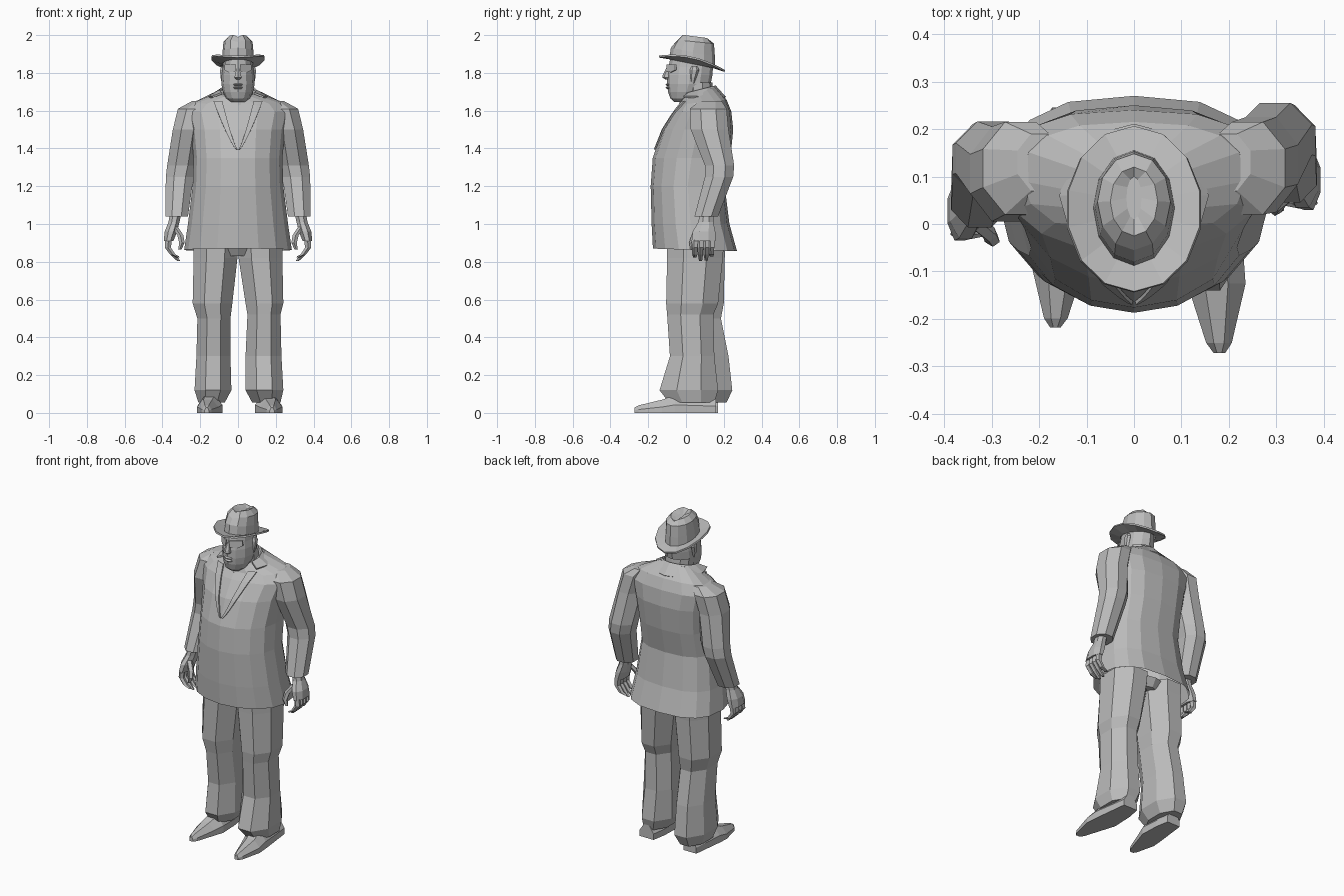
import bpy, bmesh, math
from mathutils import Vector
from mathutils.bvhtree import BVHTree

if "Cube" in bpy.data.objects:
    bpy.data.objects.remove(bpy.data.objects["Cube"])

grey = bpy.data.materials.new("plain grey")
grey.diffuse_color = (0.5, 0.5, 0.5, 1)
grey.use_nodes = True
grey.node_tree.nodes["Principled BSDF"].inputs["Base Color"].default_value = grey.diffuse_color


def finish(name, bm):
    bmesh.ops.recalc_face_normals(bm, faces=bm.faces)
    me = bpy.data.meshes.new(name)
    bm.to_mesh(me)
    ob = bpy.data.objects.new(name, me)
    bpy.context.collection.objects.link(ob)
    me.materials.append(grey)
    return ob


def thicken(ob, t):
    mod = ob.modifiers.new("thickness", 'SOLIDIFY')
    mod.thickness, mod.offset = t, 0


def oval(n, z, x0, x1, y0, y1, tilt=0, half=False, back=1.0):
    """Oval ring filling a box; tilt leans it along y, back < 1 squares the rear."""
    off = math.pi / n if half else 0
    k = 1 / math.cos(off)
    cx, cy = (x0 + x1) / 2, (y0 + y1) / 2
    pts = []
    for i in range(n):
        a = -math.pi / 2 + off + 2 * math.pi * i / n
        c, s = math.cos(a) * k, math.sin(a) * k
        if s > 0:
            c = math.copysign(abs(c) ** back, c)
            s = s ** back
        y = cy + s * (y1 - y0) / 2
        pts.append((cx + c * (x1 - x0) / 2, y, z + tilt * (y - cy)))
    return pts


def skin(bm, rings, first=True, last=True):
    """Bridge equal rings of points and optionally close either end."""
    vs = [[bm.verts.new(p) for p in r] for r in rings]
    n = len(vs[0])
    for a, b in zip(vs, vs[1:]):
        for i in range(n):
            j = (i + 1) % n
            bm.faces.new((a[i], a[j], b[j], b[i]))
    if first:
        bm.faces.new(vs[0])
    if last:
        bm.faces.new(vs[-1])


def loft(name, n, rings, first=True, last=True, **kw):
    bm = bmesh.new()
    skin(bm, [oval(n, *r, **kw) for r in rings], first, last)
    return finish(name, bm)


def sym(rings):
    """Expand (z, half width, y0, y1, tilt) to full ring boxes."""
    return [(r[0], -r[1], r[1]) + tuple(r[2:]) for r in rings]


# Jacket body
jacket = loft("jacket", 16, sym([
    (0.863, .285, -.175, .27, -.03), (1.0, .265, -.182, .23), (1.2, .24, -.187, .205),
    (1.35, .235, -.176, .235), (1.5, .25, -.125, .25), (1.595, .275, -.065, .24),
    (1.645, .235, -.035, .215, .1), (1.695, .105, -.025, .155, .35)]), back=.75)

# Lapels laid over the chest
bm = bmesh.new()
bm.from_mesh(jacket.data)
tree = BVHTree.FromBMesh(bm)
bm.free()


def on_chest(x, z):
    hit = tree.ray_cast(Vector((x, -1, z)), Vector((0, 1, 0)))[0]
    return (x, (hit.y if hit else -.02) - .006, z)


for side, s in (("left", 1), ("right", -1)):
    bm = bmesh.new()
    rows = []
    for i in range(11):
        t = i / 10
        z = 1.395 + .255 * t
        xi, xo = .003 + .08 * t ** .8, .010 + .12 * t ** .8
        rows.append([bm.verts.new(on_chest(s * x, z)) for x in (xi, (xi + xo) / 2, xo)])
    for a, b in zip(rows, rows[1:]):
        for k in (0, 1):
            bm.faces.new((a[k], a[k + 1], b[k + 1], b[k]))
    thicken(finish(side + "_lapel", bm), .008)

# Jacket collar lying round the back of the neck
bm = bmesh.new()
rows = []
for i in range(9):
    a = math.radians(-30 + 240 * i / 8)
    c, s = math.cos(a), math.sin(a)
    rows.append([bm.verts.new((r * c, .06 + r * .95 * s, z + k * s))
                 for r, z, k in ((.098, 1.705, .025), (.155, 1.672, -.002))])
for a, b in zip(rows, rows[1:]):
    bm.faces.new((a[0], a[1], b[1], b[0]))
thicken(finish("jacket_collar", bm), .01)

# Trousers
loft("trouser_seat", 10, sym([(.83, .12, -.06, .16), (.88, .20, -.09, .19)]), last=False)
loft("left_trouser_leg", 8, [
    (.89, .0, .235, -.10, .20), (.82, .003, .235, -.10, .195), (.58, .04, .24, -.105, .17),
    (.52, .05, .225, -.10, .145), (.30, .04, .23, -.085, .15), (.12, .04, .24, -.14, .17),
    (.055, .075, .225, -.09, .15)], first=False, half=True)
loft("right_trouser_leg", 8, [
    (.89, -.235, .0, -.09, .21), (.82, -.235, -.003, -.09, .205), (.58, -.24, -.03, -.09, .20),
    (.50, -.215, -.04, -.075, .185), (.30, -.22, -.04, -.05, .225), (.12, -.23, -.035, -.07, .245),
    (.055, -.21, -.07, -.03, .215)], first=False, half=True)


# Shoes, built from toe to heel
def shoe(name, s, tip, heel):
    bm = bmesh.new()
    rings = []
    for t, x0, x1, z in ((0, .168, .192, .028), (.05, .152, .206, .04), (.34, .112, .235, .07),
                         (.5, .09, .23, .095), (.8, .095, .215, .085), (1, .11, .205, .08)):
        y, w = tip + t * (heel - tip), x1 - x0
        rings.append([(s * x, y, h) for x, h in (
            (x0, 0), (x1, 0), (x1, z * .45), (x1 - w * .3, z), (x0 + w * .3, z), (x0, z * .45))])
    skin(bm, rings)
    return finish(name, bm)


shoe("left_shoe", 1, -.272, .158)
shoe("right_shoe", -.92, -.218, .17)

# Sleeves and hands: shared shape, the right arm swings further forward
sleeves = []
for side, s, swing in (("left", 1, 0), ("right", -1, -.065)):
    sleeve = [(1.65, .15, .245, .07, .19, 0), (1.61, .16, .318, .02, .215, 0),
              (1.50, .19, .345, .025, .225, .3), (1.31, .22, .375, .10, .255, .6),
              (1.25, .235, .382, .10, .25, .6), (1.04, .265, .385, .045, .17, .8)]
    bm = bmesh.new()
    skin(bm, [oval(8, z, s * x0, s * x1, y0 + swing * k, y1 + swing * k, half=True)
              for z, x0, x1, y0, y1, k in sleeve])
    sleeves.append(finish(side + "_sleeve", bm))

    bm = bmesh.new()
    skin(bm, [oval(8, z, s * x0, s * x1, y0 + swing, y1 + swing, half=True)
              for z, x0, x1, y0, y1 in ((1.04, .303, .363, .07, .145), (1.01, .31, .368, .065, .145),
                                        (.96, .322, .388, .035, .155), (.91, .342, .393, .03, .155))],
         first=False)

    # Fingers curl inward; the last path is the thumb
    paths = [[(.368, y, .915), (.371, y, .875), (.345, y, .838), (.315, y, tipz)]
             for y, tipz in ((.048, .822), (.078, .805), (.108, .807), (.136, .827))]
    paths.append([(.335, .07, .985), (.305, .045, .94), (.297, .032, .90), (.308, .032, .865)])
    for path in paths:
        skin(bm, [oval(5, z, s * (x - r), s * (x + r), y - r + swing, y + r + swing)
                  for (x, y, z), r in zip(path, (.018, .017, .015, .009))], first=False)
    finish(side + "_hand", bm)

# Join the sleeves to the jacket as one skin, then open the hem
for ob in sleeves:
    mod = jacket.modifiers.new("join", 'BOOLEAN')
    mod.operation, mod.object, mod.solver = 'UNION', ob, 'EXACT'
bpy.context.view_layer.update()
joined = bpy.data.meshes.new_from_object(jacket.evaluated_get(bpy.context.evaluated_depsgraph_get()))
jacket.modifiers.clear()
jacket.data = joined
for ob in sleeves:
    bpy.data.objects.remove(ob)
bm = bmesh.new()
bm.from_mesh(joined)
hem = [f for f in bm.faces if f.normal.z < -.9 and f.calc_center_median().z < .9]
bmesh.ops.delete(bm, geom=hem, context='FACES')
bm.to_mesh(joined)
bm.free()

# Neck, shirt collar and head
loft("neck", 10, sym([(1.66, .083, -.01, .145, .3), (1.75, .084, -.015, .14)]), False, False)
loft("shirt_collar", 10, sym([(1.625, .075, -.035, .135, .3), (1.655, .085, -.04, .145, .3),
                              (1.68, .08, -.03, .14, .3)]), False, False)
loft("head", 12, sym([
    (1.645, .035, -.06, .0), (1.665, .062, -.083, .05), (1.70, .08, -.095, .10),
    (1.74, .088, -.10, .13), (1.79, .086, -.10, .14), (1.83, .08, -.093, .143),
    (1.875, .076, -.08, .14, -.15)]), last=False)

# Nose, lips and ears
loft("nose", 6, sym([(1.765, .012, -.108, -.08), (1.775, .022, -.125, -.08),
                     (1.79, .018, -.123, -.08), (1.83, .008, -.102, -.08)]))
for name, z in (("upper_lip", 1.738), ("lower_lip", 1.722)):
    loft(name, 6, sym([(z - .007, .02, -.10, -.07), (z, .03, -.109, -.07),
                       (z + .007, .018, -.10, -.07)]))
for side, s in (("left", 1), ("right", -1)):
    loft(side + "_ear", 6, [(z, s * .07, s * x, y0, y1) for z, x, y0, y1 in (
        (1.745, .087, .025, .045), (1.775, .094, .02, .055),
        (1.815, .097, .02, .07), (1.835, .09, .03, .06))])
    # Eye plate set close to the face
    bm = bmesh.new()
    skin(bm, [[(s * .01, y, 1.845), (s * .07, y + .043, 1.845), (s * .072, y + .043, 1.815),
               (s * .05, y + .02, 1.803), (s * .015, y, 1.808)] for y in (-.102, -.094)])
    finish(side + "_eye_plate", bm)

# Hat crown with a crease along the top
crown = loft("hat_crown", 12, sym([
    (1.855, .086, -.088, .155, -.2), (1.91, .082, -.08, .153, -.2), (1.965, .077, -.055, .148, -.1),
    (1.993, .05, -.025, .12, -.13), (1.982, .016, .01, .10, -.1)]), first=False)
for v in crown.data.vertices:
    if v.co.z > 1.97 and abs(v.co.x) < .01:
        v.co.z -= .012

# Hat brim, dipping at the back and lifted at the sides
bm = bmesh.new()
inner = oval(14, 1.853, -.08, .08, -.085, .15, -.2)
outer = [(x, y, z + .035 * (x / .145) ** 2) for x, y, z in
         oval(14, 1.848, -.143, .143, -.143, .205, -.22)]
a, b = ([bm.verts.new(p) for p in r] for r in (inner, outer))
for i in range(14):
    j = (i + 1) % 14
    bm.faces.new((a[i], a[j], b[j], b[i]))
thicken(finish("hat_brim", bm), .01)
